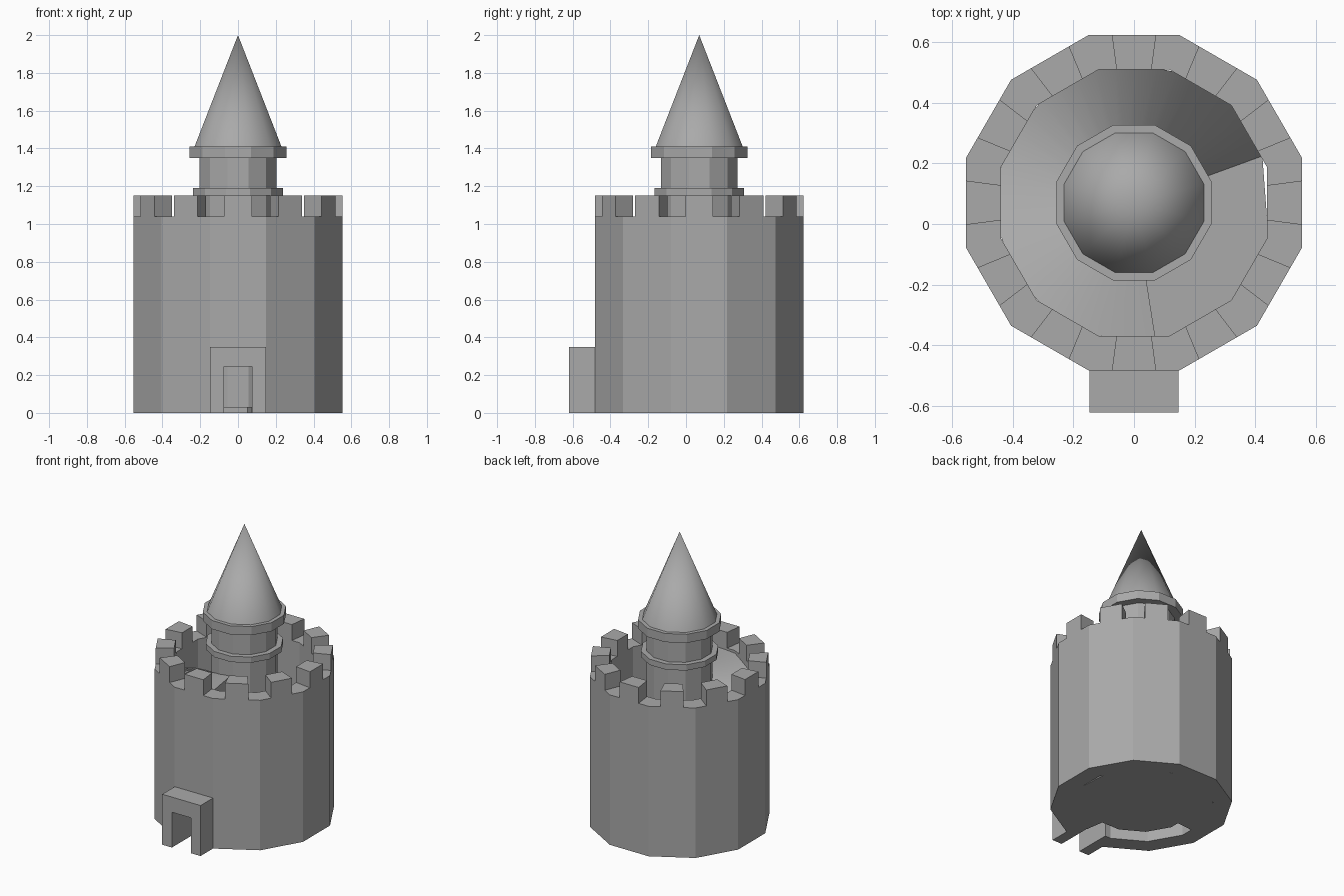
import bpy, bmesh
from math import cos, sin, radians

if "Cube" in bpy.data.objects:
    bpy.data.objects.remove(bpy.data.objects["Cube"])

CY = 0.07                    # tower axis
WALL, INNER, COLUMN = 0.553, 0.438, 0.203   # apothems of the 12-sided rings
WALK, RIM = 1.04, 1.15       # heights of crenel bottoms and merlon tops

stone = bpy.data.materials.new("grey_stone")
stone.use_nodes = True
GREY = (0.4, 0.4, 0.4, 1)
stone.diffuse_color = GREY
stone.node_tree.nodes["Principled BSDF"].inputs["Base Color"].default_value = GREY


def spot(apothem, deg):
    """Point on a 12-sided outline with flats facing the axes."""
    r = apothem / cos(radians((deg + 15) % 30 - 15))
    return r * cos(radians(deg)), CY + r * sin(radians(deg))


def finish(name, bm, smooth=None):
    bmesh.ops.recalc_face_normals(bm, faces=bm.faces)
    mesh = bpy.data.meshes.new(name)
    bm.to_mesh(mesh)
    bm.free()
    mesh.materials.append(stone)
    ob = bpy.data.objects.new(name, mesh)
    bpy.context.collection.objects.link(ob)
    if smooth:
        bpy.ops.object.select_all(action='DESELECT')
        ob.select_set(True)
        bpy.context.view_layer.objects.active = ob
        bpy.ops.object.shade_smooth_by_angle(angle=radians(smooth))
    return ob


def extrude(name, points, vector):
    bm = bmesh.new()
    face = bm.faces.new([bm.verts.new(p) for p in points])
    new = bmesh.ops.extrude_face_region(bm, geom=[face], use_keep_orig=True)["geom"]
    bmesh.ops.translate(bm, vec=vector, verts=[v for v in new if isinstance(v, bmesh.types.BMVert)])
    return finish(name, bm)


CORNERS = range(15, 375, 30)


def drum(name, apothem, z0, z1):
    return extrude(name, [(*spot(apothem, a), z0) for a in CORNERS], (0, 0, z1 - z0))


def sweep(name, angles, inner, outer, low, high, closed=False, smooth=None):
    """Four-sided section swept round the tower axis."""
    bm = bmesh.new()
    rings = []
    for a in angles:
        section = [(inner, low(a)), (outer, low(a)), (outer, high(a)), (inner, high(a))]
        rings.append([bm.verts.new((*spot(r, a), z)) for r, z in section])
    pairs = list(zip(rings, rings[1:]))
    if closed:
        pairs.append((rings[-1], rings[0]))
    else:
        bm.faces.new(rings[0])
        bm.faces.new(rings[-1])
    for p, q in pairs:
        for i in range(4):
            j = (i + 1) % 4
            bm.faces.new((p[i], p[j], q[j], q[i]))
    return finish(name, bm, smooth)


# Outer wall with a doorway cut through it
wall = sweep("tower_wall", CORNERS, INNER, WALL, lambda a: 0, lambda a: WALK, closed=True)
DOOR, DOOR_TOP = 0.073, 0.245
cutter = extrude("door_cutter", [(-DOOR, -0.7, -0.1), (DOOR, -0.7, -0.1),
                                 (DOOR, -0.7, DOOR_TOP), (-DOOR, -0.7, DOOR_TOP)], (0, 0.4, 0))
cut = wall.modifiers.new("doorway", 'BOOLEAN')
cut.operation, cut.solver, cut.object = 'DIFFERENCE', 'EXACT', cutter
bpy.context.view_layer.objects.active = wall
bpy.ops.object.modifier_apply(modifier=cut.name)
bpy.data.objects.remove(cutter)

# Merlons, one on the middle of each flat
for i in range(12):
    edges = [spot(r, i * 30 + a) for r, a in
             ((INNER, -7.5), (WALL, -7.5), (WALL, 7.5), (INNER, 7.5))]
    extrude("merlon_%d" % (i + 1), [(x, y, WALK) for x, y in edges], (0, 0, RIM - WALK))

# Door surround standing out from the wall
W, H = 0.147, 0.35
outline = [(-W, 0), (-W, H), (W, H), (W, 0),
           (DOOR, 0), (DOOR, DOOR_TOP), (-DOOR, DOOR_TOP), (-DOOR, 0)]
extrude("door_surround", [(x, -0.62, z) for x, z in outline], (0, 0.141, 0))

# Curved ramp from the entrance floor up to the wall top
START, END = 20, 279


def ramp_top(a):
    t = (a - START) / (END - START)
    return 0.03 + 1.0 * (1 - (1 - t) ** 2)


def ramp_under(a):
    return 0 if a < 185 else ramp_top(a) - 0.08


STEPS = 30
turn = [START + (END - START) * i / STEPS for i in range(STEPS + 1)]
sweep("ramp", turn, COLUMN - 0.01, INNER + 0.005, ramp_under, ramp_top, smooth=35)
sweep("entrance_floor", [END, 285, 315, 345, 360 + START], COLUMN - 0.01, INNER + 0.005,
      lambda a: 0, lambda a: 0.03)
drum("column_base", 0.32, 0, 0.03)

# Central turret with two collars
drum("turret_column", COLUMN, 0, 1.38)
drum("lower_collar", 0.238, 1.15, 1.19)
drum("upper_collar", 0.256, 1.35, 1.41)

# Pointed roof
bm = bmesh.new()
base = [bm.verts.new((*spot(0.232, a), 1.405)) for a in CORNERS]
tip = bm.verts.new((0, CY, 2))
bm.faces.new(base)
for i, v in enumerate(base):
    bm.faces.new((v, base[(i + 1) % 12], tip))
finish("pointed_roof", bm, smooth=40)
